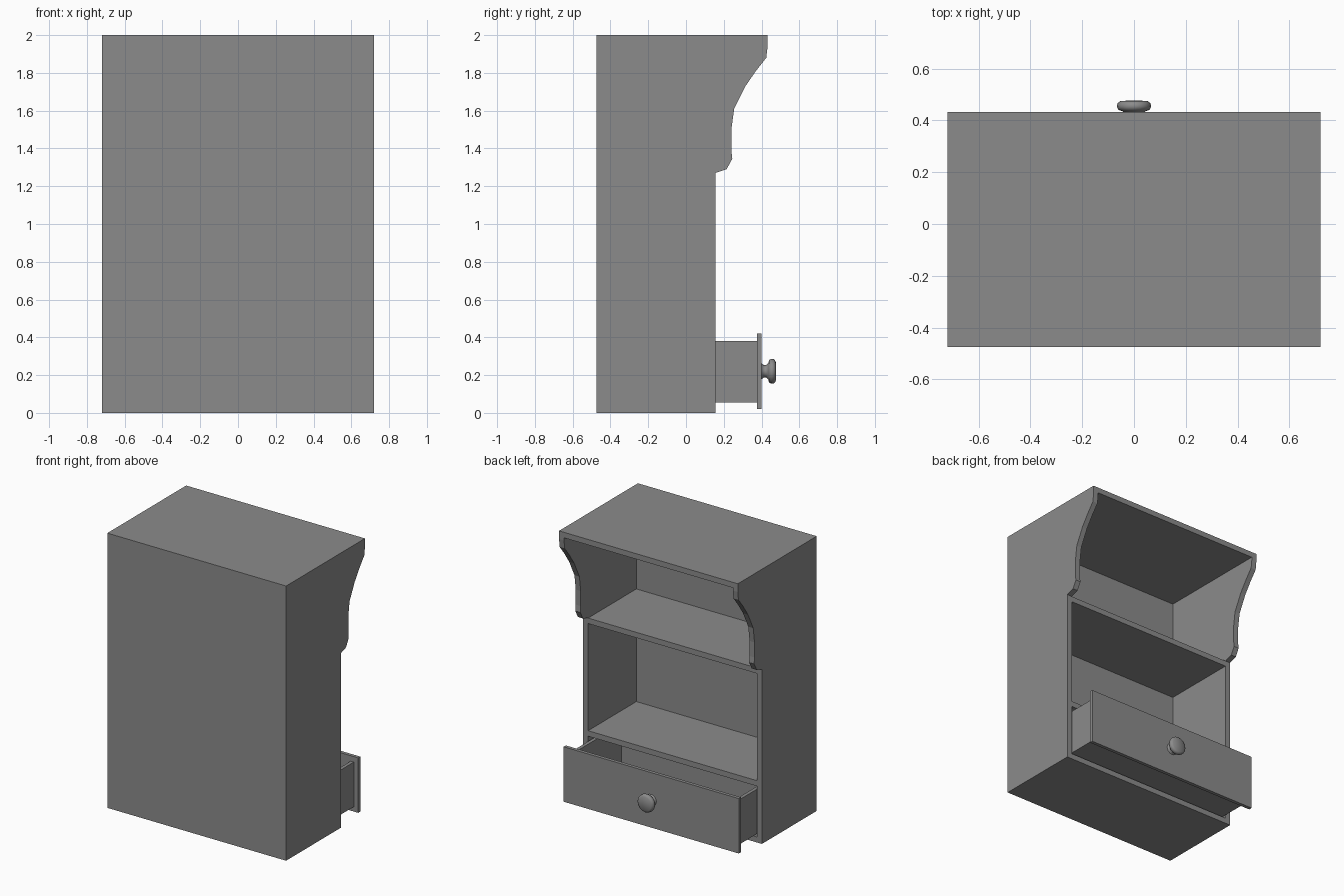
import bpy, bmesh, math
from mathutils import Matrix

old = bpy.data.objects.get("Cube")
if old:
    bpy.data.objects.remove(old, do_unlink=True)

# One plain grey for the whole piece
grey = bpy.data.materials.new("plain grey")
grey.use_nodes = True
colour = (0.26, 0.26, 0.26, 1)
grey.diffuse_color = colour
grey.node_tree.nodes["Principled BSDF"].inputs["Base Color"].default_value = colour


def finish(name, bm):
    bmesh.ops.recalc_face_normals(bm, faces=bm.faces)
    mesh = bpy.data.meshes.new(name)
    bm.to_mesh(mesh)
    bm.free()
    mesh.materials.append(grey)
    obj = bpy.data.objects.new(name, mesh)
    bpy.context.collection.objects.link(obj)
    return obj


def box(name, x, y, z):
    """Board spanning the given (low, high) ranges."""
    bm = bmesh.new()
    bmesh.ops.create_cube(bm, size=1)
    for v in bm.verts:
        for i, (low, high) in enumerate((x, y, z)):
            v.co[i] = low if v.co[i] < 0 else high
    return finish(name, bm)


def side_panel(name, x0, x1, outline):
    """Extrude a (y, z) outline across the panel thickness."""
    bm = bmesh.new()
    face = bm.faces.new([bm.verts.new((x0, y, z)) for y, z in outline])
    moved = bmesh.ops.extrude_face_region(bm, geom=[face])["geom"]
    verts = [g for g in moved if isinstance(g, bmesh.types.BMVert)]
    bmesh.ops.translate(bm, verts=verts, vec=(x1 - x0, 0, 0))
    return finish(name, bm)


W, T = 0.72, 0.04                 # half width and board thickness
BACK, INNER = -0.475, -0.4        # outer and inner faces of the back
OPEN, EAVE = 0.155, 0.432         # open edge of the body and of the top
IN = W - T

# Shaped sides with a scrolled bracket under the top
scroll = [(OPEN, 1.27), (0.215, 1.29), (0.245, 1.345), (0.24, 1.39),
          (0.24, 1.5), (0.255, 1.61), (0.315, 1.73), (0.37, 1.81),
          (0.425, 1.88), (EAVE, 1.94)]
outline = [(BACK, 0), (OPEN, 0)] + scroll + [(EAVE, 2), (BACK, 2)]
for name, s in (("left_side", 1), ("right_side", -1)):
    side_panel(name, s * IN, s * W, outline)

# Back and horizontal boards
box("back_panel", (-IN, IN), (BACK, INNER), (0, 2))
for name, top, edge in (("base_board", T, OPEN), ("middle_shelf", 0.45, OPEN),
                        ("upper_shelf", 1.27, OPEN), ("top_board", 2, EAVE)):
    box(name, (-IN, IN), (INNER, edge), (top - T, top))

# Drawer, pulled partly out
D, WALL = 0.67, 0.025
REAR, FACE = -0.205, 0.375
LOW, HIGH = 0.055, 0.38
for name, s in (("drawer_left_side", 1), ("drawer_right_side", -1)):
    box(name, sorted((s * D, s * (D - WALL))), (REAR, FACE), (LOW, HIGH))
box("drawer_back", (WALL - D, D - WALL), (REAR, REAR + WALL), (LOW, HIGH))
box("drawer_bottom", (WALL - D, D - WALL), (REAR + WALL, FACE), (LOW, LOW + 0.02))
box("drawer_front", (-0.705, 0.705), (FACE, 0.4), (0.02, 0.42))

# Turned knob
profile = [(0.042, 0), (0.033, 0.012), (0.033, 0.025), (0.045, 0.036),
           (0.06, 0.04), (0.066, 0.052), (0.064, 0.066), (0.052, 0.075), (0, 0.077)]
bm = bmesh.new()
verts = [bm.verts.new((r, 0, h)) for r, h in profile]
edges = [bm.edges.new(pair) for pair in zip(verts, verts[1:])]
bmesh.ops.spin(bm, geom=verts + edges, cent=(0, 0, 0), axis=(0, 0, 1),
               angle=math.tau, steps=16)
bmesh.ops.remove_doubles(bm, verts=bm.verts, dist=0.0005)
bm.transform(Matrix.Translation((0, 0.4, 0.22)) @ Matrix.Rotation(-math.pi / 2, 4, "X"))
knob = finish("drawer_knob", bm)
bpy.ops.object.select_all(action="DESELECT")
knob.select_set(True)
bpy.context.view_layer.objects.active = knob
bpy.ops.object.shade_smooth_by_angle(angle=math.radians(50))
